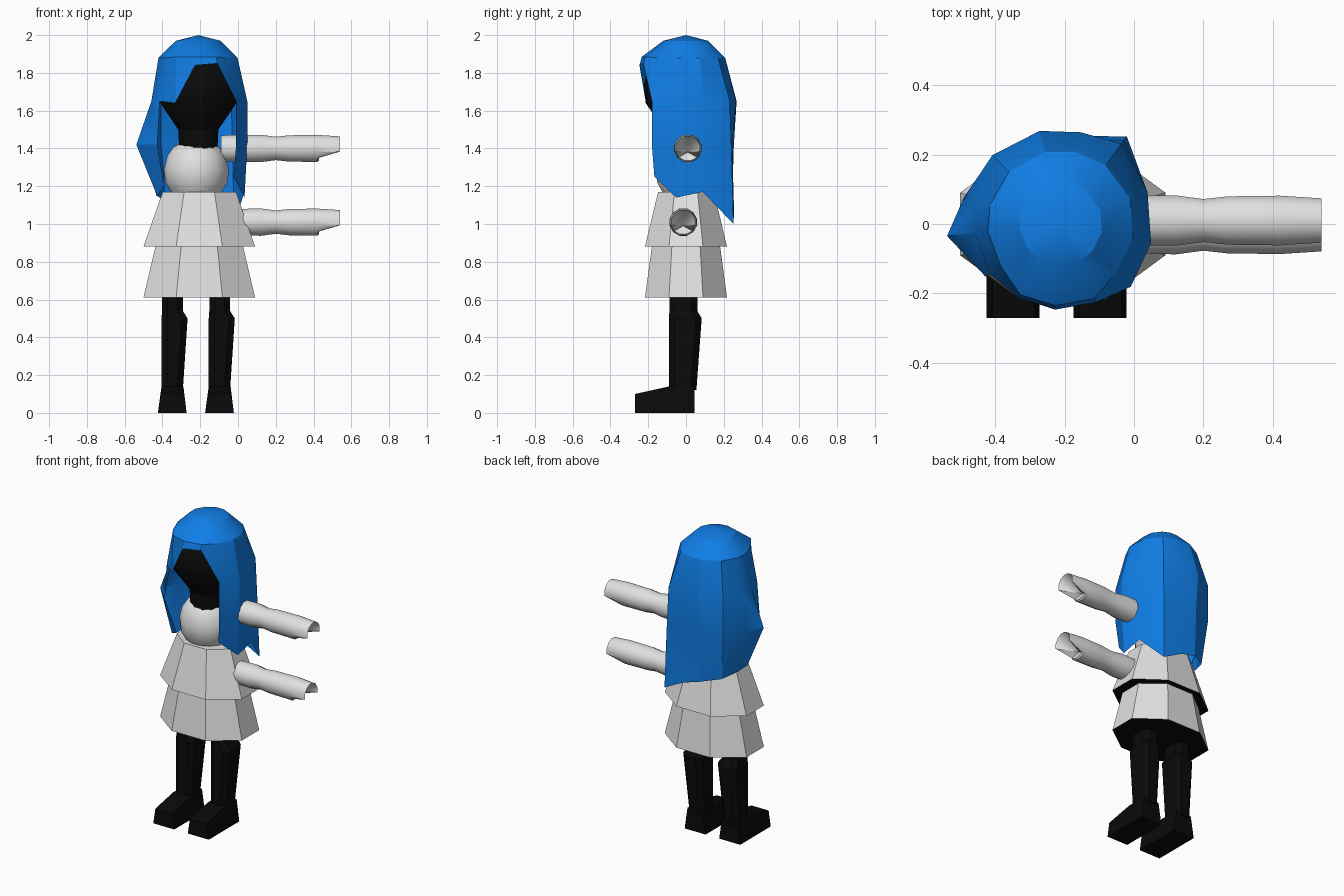
import bpy, bmesh, math
from mathutils import Vector

cube = bpy.data.objects.get("Cube")
if cube:
    bpy.data.objects.remove(cube, do_unlink=True)


def material(name, rgb):
    m = bpy.data.materials.new(name)
    m.use_nodes = True
    m.diffuse_color = (*rgb, 1)
    bsdf = m.node_tree.nodes["Principled BSDF"]
    bsdf.inputs["Base Color"].default_value = (*rgb, 1)
    bsdf.inputs["Roughness"].default_value = 0.8
    return m


BLUE = material("bright blue", (0.005, 0.21, 0.8))
GREY = material("light grey", (0.75, 0.75, 0.75))
BLACK = material("black", (0.003, 0.003, 0.003))
CX = -0.21  # body axis


def finish(bm, name, mats, smooth=None):
    bmesh.ops.remove_doubles(bm, verts=bm.verts, dist=1e-5)
    bmesh.ops.recalc_face_normals(bm, faces=bm.faces)
    me = bpy.data.meshes.new(name)
    bm.to_mesh(me)
    bm.free()
    ob = bpy.data.objects.new(name, me)
    bpy.context.collection.objects.link(ob)
    for m in mats:
        me.materials.append(m)
    if smooth:
        bpy.ops.object.select_all(action='DESELECT')
        ob.select_set(True)
        bpy.context.view_layer.objects.active = ob
        bpy.ops.object.shade_smooth_by_angle(angle=math.radians(smooth))
    return ob


def loft(name, rings, mats, smooth=None, caps=(True, True), tip=None):
    """Bridge closed rings of equal length; an optional tip fans the last ring."""
    bm = bmesh.new()
    vs = [[bm.verts.new(p) for p in r] for r in rings]
    n = len(rings[0])
    for a, b in zip(vs, vs[1:]):
        for i in range(n):
            j = (i + 1) % n
            bm.faces.new((a[i], a[j], b[j], b[i]))
    if caps[0]:
        bm.faces.new(vs[0])
    if tip:
        t = bm.verts.new(tip)
        for i in range(n):
            bm.faces.new((vs[-1][i], vs[-1][(i + 1) % n], t))
    elif caps[1]:
        bm.faces.new(vs[-1])
    return finish(bm, name, mats, smooth)


def ellipse(cx, cy, z, rx, ry, n, start=0.0):
    return [(cx + rx * math.cos(start + math.tau * i / n),
             cy + ry * math.sin(start + math.tau * i / n), z) for i in range(n)]


# Head and neck
head_profile = [(1.40, 0.105), (1.50, 0.11), (1.64, 0.208), (1.74, 0.218),
                (1.82, 0.195), (1.89, 0.13), (1.93, 0.04)]
loft("head", [ellipse(CX, -0.012, z, r, r, 12, math.pi / 12) for z, r in head_profile],
     [BLACK], 30)

# Rounded chest
chest_profile = [(1.14, 0.08), (1.17, 0.135), (1.22, 0.165), (1.29, 0.172),
                 (1.36, 0.155), (1.41, 0.12), (1.43, 0.08)]
loft("chest", [ellipse(-0.22, 0, z, r, r * 0.95, 14) for z, r in chest_profile],
     [GREY], 30)

# Two octagonal skirt tiers with dark undersides
for name, top, bottom, rx, ry in (("upper_skirt", 1.17, 0.88, 0.21, 0.16),
                                  ("lower_skirt", 0.885, 0.61, 0.25, 0.195)):
    skirt = loft(name, [ellipse(-0.205, 0, bottom, 0.32, 0.235, 8, math.pi / 8),
                        ellipse(-0.205, 0, top, rx, ry, 8, math.pi / 8)],
                 [GREY, BLACK])
    for f in skirt.data.polygons:
        f.material_index = 1 if f.normal.z < -0.9 else 0


# Arms, with a scooped hand end that reaches further along its upper side
def arm(name, x0, cy, cz):
    n = 12
    angles = [math.tau * (i + 0.5) / n for i in range(n)]
    rings = [[(x, cy + r * math.cos(a), cz + r * math.sin(a)) for a in angles]
             for x, r in ((x0, 0.072), (0.12, 0.075), (0.2, 0.064), (0.27, 0.072), (0.42, 0.074))]
    rings.append([(0.54 if math.sin(a) > -0.3 else 0.43,
                   cy + 0.066 * math.cos(a), cz + 0.066 * math.sin(a)) for a in angles])
    loft(name, rings, [GREY], 30, tip=(0.41, cy, cz - 0.02))


arm("upper_arm", -0.09, 0.01, 1.40)
arm("lower_arm", 0.0, -0.015, 1.01)


# Legs and wedge shoes
def rect(x0, x1, y0, y1, z, c=0.0):
    """Rectangle with optional chamfered corners."""
    if not c:
        return [(x0, y0, z), (x1, y0, z), (x1, y1, z), (x0, y1, z)]
    return [(x0 + c, y0, z), (x1 - c, y0, z), (x1, y0 + c, z), (x1, y1 - c, z),
            (x1 - c, y1, z), (x0 + c, y1, z), (x0, y1 - c, z), (x0, y0 + c, z)]


for side, x in (("right", -0.347), ("left", -0.097)):
    loft(side + "_leg", [
        rect(x - 0.058, x + 0.055, -0.09, 0.055, 0.12, 0.03),
        rect(x - 0.058, x + 0.08, -0.09, 0.083, 0.50, 0.03),
        rect(x - 0.055, x + 0.055, -0.088, 0.06, 0.54, 0.03),
        rect(x - 0.055, x + 0.055, -0.088, 0.06, 0.63, 0.03)], [BLACK])
    bm = bmesh.new()
    sections = []
    for y, h, wt in ((0.045, 0.14, 0.055), (-0.09, 0.14, 0.058), (-0.27, 0.10, 0.062)):
        sections.append([bm.verts.new(p) for p in (
            (x - 0.077, y, 0), (x + 0.075, y, 0), (x + wt, y, h), (x - wt, y, h))])
    for a, b in zip(sections, sections[1:]):
        for i in range(4):
            j = (i + 1) % 4
            bm.faces.new((a[i], a[j], b[j], b[i]))
    bm.faces.new(sections[0])
    bm.faces.new(sections[-1])
    finish(bm, side + "_shoe", [BLACK])

# Hair: long locks as (angle, radius high, radius middle, radius at hem, hem height)
locks = [(-42, 0.27, 0.27, 0.25, 1.25), (-12, 0.265, 0.265, 0.25, 1.14),
         (20, 0.265, 0.265, 0.26, 1.17), (53, 0.29, 0.30, 0.315, 1.00),
         (78, 0.27, 0.25, 0.26, 1.07), (103, 0.275, 0.26, 0.25, 1.10),
         (135, 0.28, 0.28, 0.24, 1.12), (165, 0.25, 0.29, 0.23, 1.15),
         (186, 0.25, 0.33, 0.22, 1.15), (215, 0.25, 0.265, 0.22, 1.20)]
# Fringe over the forehead as (angle, radius, edge height)
fringe = [(240, 0.245, 1.64), (266, 0.247, 1.84), (294, 0.247, 1.85)]


def polar(angle, r, z):
    a = math.radians(angle)
    return Vector((CX + r * math.cos(a), r * math.sin(a), z))


columns = []
for a, r1, r2, r3, z3 in locks:
    columns.append([polar(a, 0.12, 1.97), polar(a, 0.212, 1.88), polar(a, r1, 1.65),
                    polar(a, r2, 1.42), polar(a, r3, z3)])
for a, r, z in fringe:
    columns.append([polar(a, 0.12, 1.97), polar(a, 0.235, 1.885), polar(a, r, z)])

bm = bmesh.new()
crown = bm.verts.new((CX, 0, 2.0))
cols = [[bm.verts.new(p) for p in c] for c in columns]
for i, a in enumerate(cols):
    b = cols[(i + 1) % len(cols)]
    bm.faces.new((crown, a[0], b[0]))
    for k in range(min(len(a), len(b)) - 1):
        bm.faces.new((a[k], a[k + 1], b[k + 1], b[k]))
finish(bm, "hair", [BLUE], 25)
